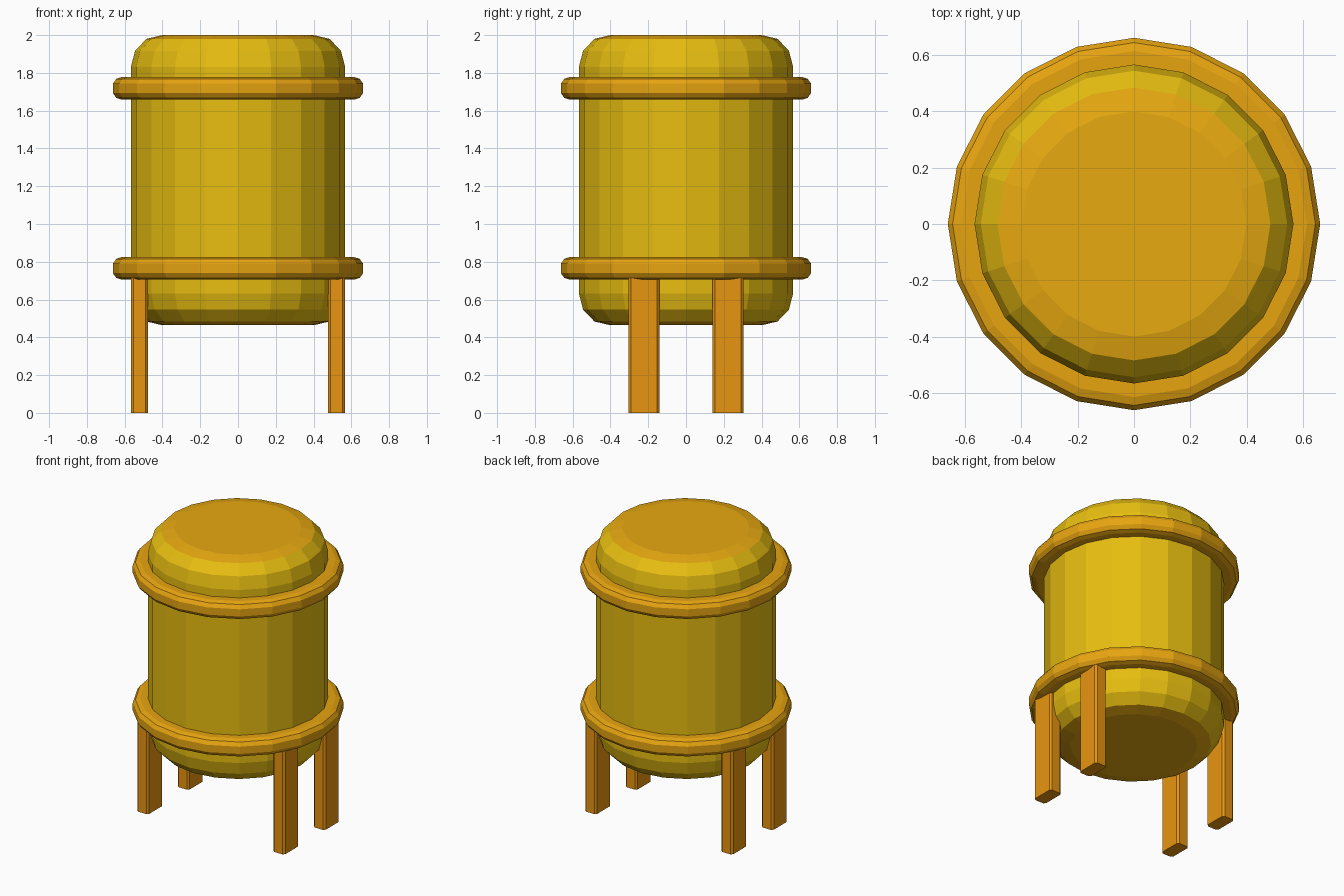
import bpy, bmesh, math

if "Cube" in bpy.data.objects:
    bpy.data.objects.remove(bpy.data.objects["Cube"])

def lin(c):
    c /= 255
    return c / 12.92 if c <= 0.04045 else ((c + 0.055) / 1.055) ** 2.4

def material(name, r, g, b):
    m = bpy.data.materials.new(name)
    m.diffuse_color = (lin(r), lin(g), lin(b), 1)
    m.use_nodes = True
    m.node_tree.nodes["Principled BSDF"].inputs["Base Color"].default_value = m.diffuse_color
    return m

yellow = material("yellow", 232, 190, 16)
amber = material("amber", 232, 170, 16)
gold = material("gold", 232, 165, 16)
orange = material("orange", 232, 149, 16)

SIDES = 20

def finish(name, bm, mats):
    bmesh.ops.recalc_face_normals(bm, faces=bm.faces)
    me = bpy.data.meshes.new(name)
    bm.to_mesh(me)
    bm.free()
    for m in mats:
        me.materials.append(m)
    ob = bpy.data.objects.new(name, me)
    bpy.context.collection.objects.link(ob)
    return ob

def lathe(name, profile, mats, closed=False):
    """Revolve (radius, height) points; cap the ends unless closed into a ring."""
    bm = bmesh.new()
    loops = []
    for r, z in profile:
        loops.append([bm.verts.new((r * math.cos(a), r * math.sin(a), z))
                      for a in (2 * math.pi * i / SIDES for i in range(SIDES))])
    pairs = list(zip(loops, loops[1:]))
    if closed:
        pairs.append((loops[-1], loops[0]))
    else:
        bm.faces.new(loops[0])
        bm.faces.new(loops[-1])
    for a, b in pairs:
        for i in range(SIDES):
            j = (i + 1) % SIDES
            bm.faces.new((a[i], a[j], b[j], b[i]))
    return finish(name, bm, mats)

# tank body with rounded ends; end faces are amber
half = [(0.40, 0.768), (0.485, 0.748), (0.545, 0.685), (0.567, 0.60)]
mid = 1.232
profile = [(r, mid - h) for r, h in half] + [(r, mid + h) for r, h in reversed(half)]
tank = lathe("tank_body", profile, [yellow, amber])
for p in tank.data.polygons:
    p.material_index = 1 if abs(p.center.z - mid) > 0.73 else 0

# two rounded hoops around the tank
for name, z in (("lower_hoop", 0.765), ("upper_hoop", 1.718)):
    outer = [(0.615, 0.06), (0.645, 0.05), (0.662, 0.025)]
    prof = ([(0.54, 0.06)] + outer + [(r, -h) for r, h in reversed(outer)] + [(0.54, -0.06)])
    lathe(name, [(r, z + h) for r, h in prof], [gold], closed=True)

# four legs with bevelled upright edges
for sx, side in ((-1, "left"), (1, "right")):
    for sy, end in ((-1, "front"), (1, "back")):
        bm = bmesh.new()
        bmesh.ops.create_cube(bm, size=1)
        for v in bm.verts:
            v.co = (sx * 0.522 + v.co.x * 0.09, sy * 0.222 + v.co.y * 0.165,
                    0.36 + v.co.z * 0.72)
        up = [e for e in bm.edges if abs(e.verts[0].co.z - e.verts[1].co.z) > 0.5]
        bmesh.ops.bevel(bm, geom=up, offset=0.013, segments=1, affect='EDGES')
        finish(f"{end}_{side}_leg", bm, [orange])
